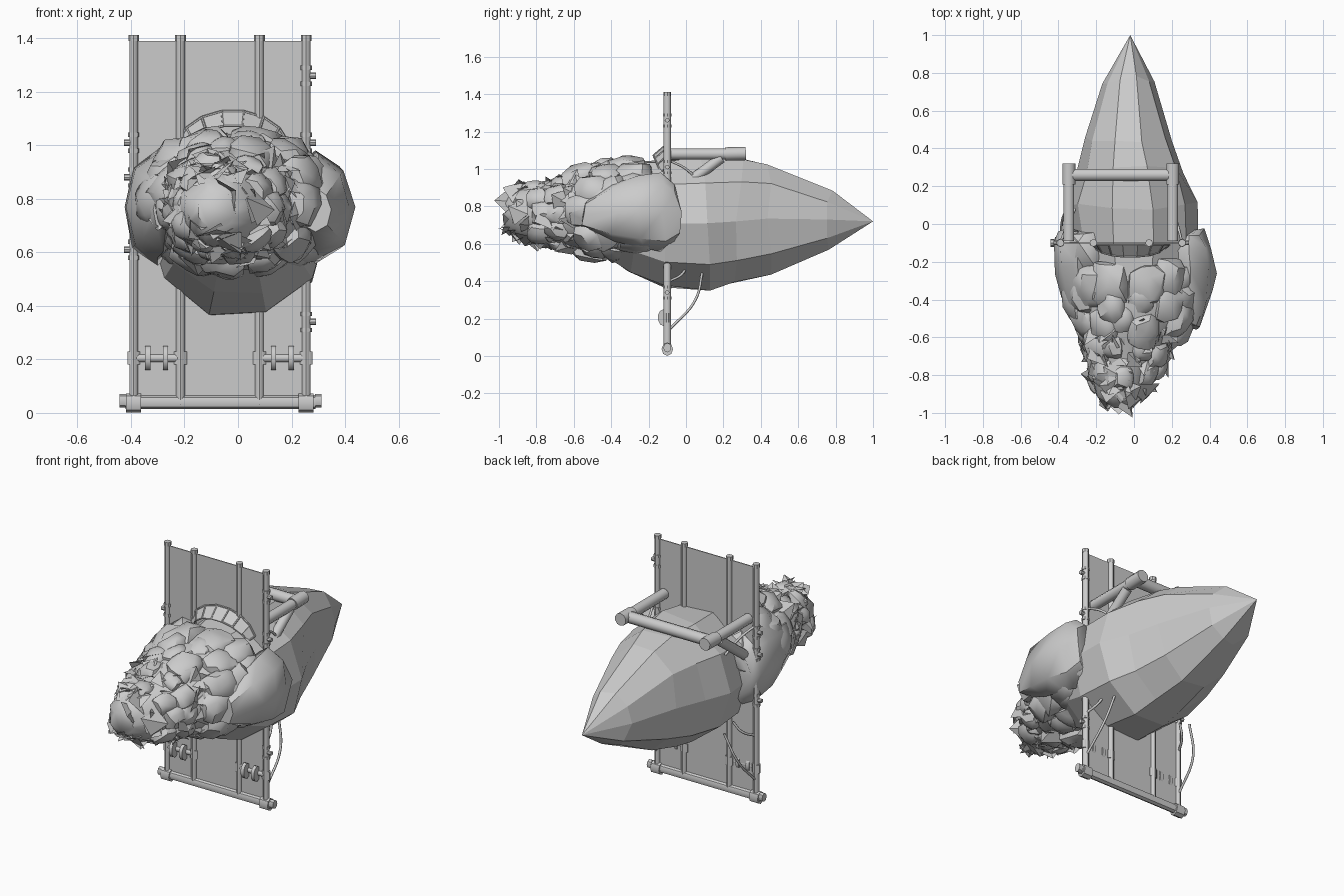
import bpy, bmesh, math, random
from mathutils import Vector, Matrix, noise

random.seed(4)
if "Cube" in bpy.data.objects:
    bpy.data.objects.remove(bpy.data.objects["Cube"])

grey = bpy.data.materials.new("plain_grey")
grey.use_nodes = True
grey.diffuse_color = (0.6, 0.6, 0.6, 1)
grey.node_tree.nodes["Principled BSDF"].inputs["Base Color"].default_value = (0.6, 0.6, 0.6, 1)
Y = -0.1  # depth of the upright frame


def finish(name, bm, smooth=None):
    mesh = bpy.data.meshes.new(name)
    bm.to_mesh(mesh)
    bm.free()
    mesh.materials.append(grey)
    ob = bpy.data.objects.new(name, mesh)
    bpy.context.collection.objects.link(ob)
    if smooth:
        bpy.ops.object.select_all(action='DESELECT')
        ob.select_set(True)
        bpy.context.view_layer.objects.active = ob
        bpy.ops.object.shade_smooth_by_angle(angle=math.radians(smooth))


def rods(name, items, sides=10, flat=1.0):
    """Cylinders from (start, end, radius); flat squashes them onto the frame."""
    bm = bmesh.new()
    for a, b, r in items:
        a, b = Vector(a), Vector(b)
        d = b - a
        m = Matrix.Translation((a + b) / 2) @ d.to_track_quat('Z', 'Y').to_matrix().to_4x4()
        bmesh.ops.create_cone(bm, cap_ends=True, segments=sides, radius1=r, radius2=r,
                              depth=d.length, matrix=m)
    for v in bm.verts:
        v.co.y = Y + (v.co.y - Y) * flat
    finish(name, bm, 40)


def cable(name, pts, r=0.007):
    cu = bpy.data.curves.new(name, 'CURVE')
    cu.dimensions = '3D'
    cu.bevel_depth, cu.bevel_resolution = r, 1
    sp = cu.splines.new('BEZIER')
    sp.bezier_points.add(len(pts) - 1)
    for p, co in zip(sp.bezier_points, pts):
        p.co = co
        p.handle_left_type = p.handle_right_type = 'AUTO'
    cu.materials.append(grey)
    bpy.context.collection.objects.link(bpy.data.objects.new(name, cu))


def loft(name, stations, sides, jitter, smooth=None, shift=0.5):
    """Closed hull from (y, centre x, centre z, half width, half height) rings."""
    bm = bmesh.new()
    rings = []
    for y, cx, cz, rx, rz in stations:
        ring = []
        for i in range(sides):
            t = math.tau * i / sides
            k = 1 + random.uniform(-jitter, jitter)
            dy = random.uniform(-jitter, jitter) * shift * (rx > 0.03)
            ring.append(bm.verts.new((cx + rx * k * math.cos(t), y + dy, cz + rz * k * math.sin(t))))
        rings.append(ring)
    for r0, r1 in zip(rings, rings[1:]):
        for i in range(sides):
            j = (i + 1) % sides
            bm.faces.new((r0[i], r1[i], r1[j], r0[j]))
    bm.faces.new(rings[0])
    bm.faces.new(rings[-1][::-1])
    bmesh.ops.remove_doubles(bm, verts=bm.verts, dist=0.003)
    bmesh.ops.recalc_face_normals(bm, faces=bm.faces)
    finish(name, bm, smooth)


# Faceted rear hull tapering to a point
loft("rear_hull", [(-0.5, 0, 0.76, 0.22, 0.2), (-0.3, 0, 0.74, 0.29, 0.3),
                   (-0.1, 0, 0.71, 0.34, 0.35), (0.1, -0.01, 0.71, 0.35, 0.37),
                   (0.28, -0.02, 0.72, 0.29, 0.35), (0.46, -0.03, 0.735, 0.235, 0.31),
                   (0.76, -0.03, 0.73, 0.14, 0.165), (1.0, -0.02, 0.72, 0.0, 0.0)], 10, 0.03, None, 1.0)

# Front mass: stations of its outline
MASS = [(-0.96, -0.08, 0.76, 0.07, 0.07), (-0.9, -0.07, 0.76, 0.13, 0.13),
        (-0.75, -0.05, 0.76, 0.19, 0.16), (-0.6, -0.02, 0.77, 0.25, 0.2),
        (-0.45, 0.0, 0.78, 0.31, 0.25), (-0.25, 0.0, 0.78, 0.36, 0.235),
        (-0.1, -0.02, 0.77, 0.34, 0.21)]
loft("front_core", MASS, 16, 0.04, 50)


def mass_frame(y, t, scale=1.0):
    """Placement on the front mass: local z points out, local y runs along it."""
    for a, b in zip(MASS, MASS[1:]):
        if y <= b[0]:
            break
    f = (y - a[0]) / (b[0] - a[0])
    cx, cz, rx, rz = [p + (q - p) * f for p, q in zip(a[1:], b[1:])]
    out = Vector((math.cos(t) / rx, -0.9, math.sin(t) / rz)).normalized()
    across = Vector((0, 1, 0)).cross(out).normalized()
    rot = Matrix((across, out.cross(across), out)).transposed().to_4x4()
    return Matrix.Translation((cx + rx * scale * math.cos(t), y, cz + rz * scale * math.sin(t))) @ rot


# Rounded rocks overlapping around the mass
bm = bmesh.new()
for y, count, size in ((-0.17, 11, 0.11), (-0.29, 13, 0.115), (-0.41, 12, 0.11),
                       (-0.53, 11, 0.095), (-0.66, 10, 0.08), (-0.79, 9, 0.07)):
    for i in range(count):
        t = math.tau * (i + random.uniform(-0.3, 0.3)) / count
        m = mass_frame(y + random.uniform(-0.04, 0.04), t, 0.9)
        s = size * random.uniform(0.8, 1.2)
        seed = Vector((random.uniform(0, 50), 0, 0))
        for v in bmesh.ops.create_icosphere(bm, subdivisions=2, radius=1)["verts"]:
            q = v.co * (1 + 0.35 * noise.noise(v.co * 1.3 + seed))
            q = Vector((max(-0.75, min(0.75, q.x)), 1.1 * max(-0.8, min(0.8, q.y)), q.z * 0.65))
            v.co = m @ (q * s)
finish("front_rocks", bm, 35)

# Large side lobes flaring away from the frame
loft("left_lobe", [(-0.54, 0.29, 0.76, 0.06, 0.08), (-0.38, 0.3, 0.77, 0.11, 0.16),
                   (-0.24, 0.3, 0.77, 0.14, 0.2), (-0.12, 0.29, 0.77, 0.12, 0.21),
                   (-0.05, 0.29, 0.77, 0.08, 0.15)], 8, 0.06, 50)
loft("right_lobe", [(-0.54, -0.27, 0.76, 0.05, 0.08), (-0.38, -0.28, 0.77, 0.1, 0.16),
                    (-0.24, -0.3, 0.77, 0.12, 0.2), (-0.12, -0.3, 0.77, 0.13, 0.21),
                    (-0.05, -0.3, 0.77, 0.1, 0.15)], 8, 0.06, 50)

# Bent plates bristling at the nose
bm = bmesh.new()
for n in range(100):
    m = mass_frame(-0.97 + 0.45 * random.random(), random.uniform(0, math.tau), random.uniform(0.92, 1.08))
    for axis, limit in (('X', 0.7), ('Y', 0.7), ('Z', 3.0)):
        m = m @ Matrix.Rotation(random.uniform(-limit, limit), 4, axis)
    s = random.uniform(0.035, 0.06)
    vs = [bm.verts.new(m @ Vector((sx * s * random.uniform(0.7, 1.1), sy * s, sx * sy * s * 0.25)))
          for sx, sy in ((-1, -1), (1, -1), (1, 1), (-1, 1))]
    bm.faces.new(vs[:3])
    bm.faces.new((vs[0], vs[2], vs[3]))
finish("nose_plates", bm)

# Upright frame: posts with caps, thin panels and base bar
POSTS = (-0.39, -0.215, 0.08, 0.255)
rods("posts", [((x, Y, 0.03), (x, Y, 1.41), 0.017) for x in POSTS], 10, 1.15)
rods("post_caps", [((x, Y, 1.39), (x, Y, 1.412), 0.02) for x in POSTS], 8)
bm = bmesh.new()
for a, b in zip(POSTS, POSTS[1:]):
    bmesh.ops.create_cube(bm, size=1, matrix=Matrix.Translation(((a + b) / 2, Y, 0.72))
                          @ Matrix.Diagonal((b - a, 0.006, 1.34, 1)))
finish("frame_panels", bm)
base = [((-0.42, Y, 0.04), (0.29, Y, 0.04), 0.026)]
for x in (-0.39, 0.255):
    base.append(((x - 0.028, Y, 0.037), (x + 0.028, Y, 0.037), 0.036))
for x in (-0.43, 0.3):
    base.append(((x - 0.012, Y, 0.045), (x + 0.012, Y, 0.045), 0.025))
rods("base_bar", base, 8, 0.85)

# Short rungs with discs, set on the front between outer and inner posts
rung = []
F = Y - 0.008
for a, b in ((POSTS[0], POSTS[1]), (POSTS[2], POSTS[3])):
    rung.append(((a, F, 0.205), (b, F, 0.205), 0.014))
    for f in (0.3, 0.68):
        x = a + (b - a) * f
        rung.append(((x - 0.01, F - 0.02, 0.205), (x + 0.01, F - 0.02, 0.205), 0.045))
    for x in (a, b):
        rung.append(((x, Y, 0.18), (x, Y, 0.23), 0.025))
rods("rungs", rung, 10, 0.7)

# Collars and side pegs on the outer posts
clamps = []
for x, side, heights in ((POSTS[0], -1, (1.01, 0.88, 0.61)), (POSTS[3], 1, (1.26, 1.01, 0.85, 0.34))):
    for z in heights:
        for dz in (-0.03, 0.03):
            clamps.append(((x, Y, z + dz - 0.008), (x, Y, z + dz + 0.008), 0.022))
        clamps.append(((x, Y, z), (x + side * 0.036, Y, z), 0.012))
rods("post_clamps", clamps, 8)

# Rear handle: two arms, a crossbar and slanting braces
arms = []
for x in (-0.345, 0.205):
    arms += [((x, -0.09, 1.08), (x, 0.27, 1.08), 0.03),
             ((x, 0.21, 1.08), (x, 0.32, 1.083), 0.036),
             ((x, -0.08, 0.86), (x, 0.19, 1.06), 0.028)]
arms.append(((-0.345, 0.26, 1.08), (0.205, 0.26, 1.08), 0.033))
rods("rear_handle", arms)

# Arched crown of flat segments with ribs
arc = []
for i in range(8):
    t = math.pi * (0.08 + 0.84 * i / 7)
    c, s = math.cos(t), math.sin(t)
    arc.append((Vector((-0.02 + 0.215 * c, Y - 0.01, 0.97 + 0.16 * s)),
                Vector((-0.02 + 0.185 * c, Y - 0.02 - 0.055 * s, 0.95 + 0.125 * s))))
bm = bmesh.new()
ribs = []
for (a, b), (c, d) in zip(arc, arc[1:]):
    bm.faces.new([bm.verts.new(p) for p in (a, b, d, c)])
    ribs += [(a, b, 0.005), (a, c, 0.005), (b, d, 0.005)]
finish("crown_panels", bm)
rods("crown_ribs", ribs, 6)

# Hanging cables
for label, x in (("left", POSTS[3]), ("right", POSTS[0])):
    k = 0.8
    cable(label + "_long_cable", [(x * k, 0.09, 0.46), (x * 0.95, 0.05, 0.3), (x, -0.09, 0.14)])
    cable(label + "_short_cable", [(x * k, 0.01, 0.5), (x * 0.9, -0.02, 0.44), (x, -0.09, 0.4)])
    cable(label + "_upper_cable", [(x, -0.1, 1.05), (x * 0.9, 0.0, 1.0), (x * k, 0.08, 0.92)])
